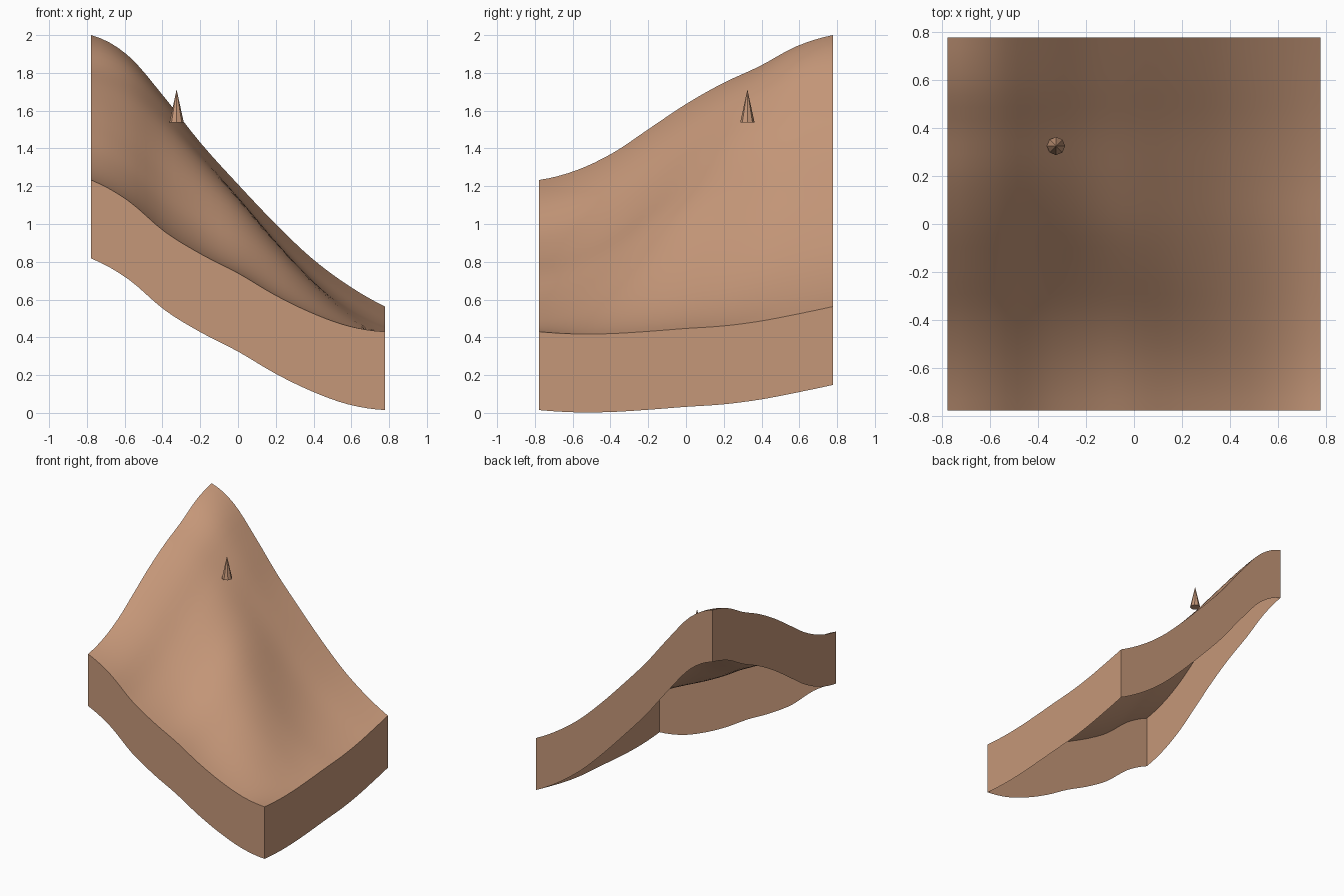
import bpy, bmesh, math
from mathutils import Vector

if "Cube" in bpy.data.objects:
    bpy.data.objects.remove(bpy.data.objects["Cube"])

HALF = 0.778      # half width of the square plot
CELLS = 32        # grid resolution
DEPTH = 0.415     # height of the side walls

# Edge height profiles, evenly spaced from the negative to the positive end
FRONT = [1.233, 1.125, .96, .84, .74, .625, .53, .46, .43]
BACK = [2.0, 1.893, 1.67, 1.425, 1.21, 1.005, .82, .675, .563]
LOW_X = [1.233, 1.283, 1.375, 1.505, 1.635, 1.745, 1.835, 1.94, 2.0]
HIGH_X = [.43, .418, .42, .432, .447, .46, .485, .522, .563]


def sample(profile, t):
    """Smooth curve through a profile, t from 0 to 1."""
    last = len(profile) - 1
    i = min(int(t * last), last - 1)
    f = t * last - i
    a, b = profile[i], profile[i + 1]
    p = profile[i - 1] if i > 0 else 3 * (a - b) + profile[i + 2]
    q = profile[i + 2] if i + 2 <= last else 3 * (b - a) + p
    return a + f * ((b - p) + f * (2 * p - 5 * a + 4 * b - q
                    + f * (3 * (a - b) + q - p))) / 2


def mix(a, b, t):
    return a + (b - a) * t


def height(x, y):
    """Blend the four edge profiles and add a diagonal ridge."""
    u, v = (x / HALF + 1) / 2, (y / HALF + 1) / 2
    across = mix(sample(FRONT, u), sample(BACK, u), v)
    along = mix(sample(LOW_X, v), sample(HIGH_X, v), u)
    corners = mix(mix(FRONT[0], FRONT[-1], u), mix(BACK[0], BACK[-1], u), v)
    window = (1 - (x / HALF) ** 2) * (1 - (y / HALF) ** 2)
    ridge = 0.14 * window * math.exp(-(x + y) ** 2 / .28)
    return across + along - corners + ridge


def finish(bm, name, material):
    mesh = bpy.data.meshes.new(name)
    bm.to_mesh(mesh)
    bm.free()
    mesh.materials.append(material)
    obj = bpy.data.objects.new(name, mesh)
    bpy.context.collection.objects.link(obj)
    return obj


# Single earthy colour
clay = bpy.data.materials.new("clay_brown")
clay.use_nodes = True
colour = (0.56, 0.31, 0.19, 1)
clay.diffuse_color = colour
clay.node_tree.nodes["Principled BSDF"].inputs["Base Color"].default_value = colour

# Hillside surface with open-bottomed walls
bm = bmesh.new()
bmesh.ops.create_grid(bm, x_segments=CELLS, y_segments=CELLS, size=HALF)
for v in bm.verts:
    v.co.z = height(v.co.x, v.co.y)
rim = [e for e in bm.edges if e.is_boundary]
wall = bmesh.ops.extrude_edge_only(bm, edges=rim)["geom"]
for v in wall:
    if isinstance(v, bmesh.types.BMVert):
        v.co.z -= DEPTH
for f in bm.faces:
    f.normal_update()
    n, c = f.normal, f.calc_center_median()
    outward = Vector((c.x, c.y, 0)) if abs(n.z) < 0.01 else Vector((0, 0, 1))
    if n.dot(outward) < 0:
        f.normal_flip()
hillside = finish(bm, "hillside", clay)
bpy.ops.object.select_all(action="DESELECT")
hillside.select_set(True)
bpy.context.view_layer.objects.active = hillside
bpy.ops.object.shade_smooth_by_angle(angle=math.radians(35))

# Small faceted cone tree
bm = bmesh.new()
bmesh.ops.create_cone(bm, cap_ends=True, segments=8, radius1=0.038,
                      radius2=0, depth=0.175)
bmesh.ops.translate(bm, verts=bm.verts, vec=(-0.325, 0.325, 1.625))
finish(bm, "cone_tree", clay)
